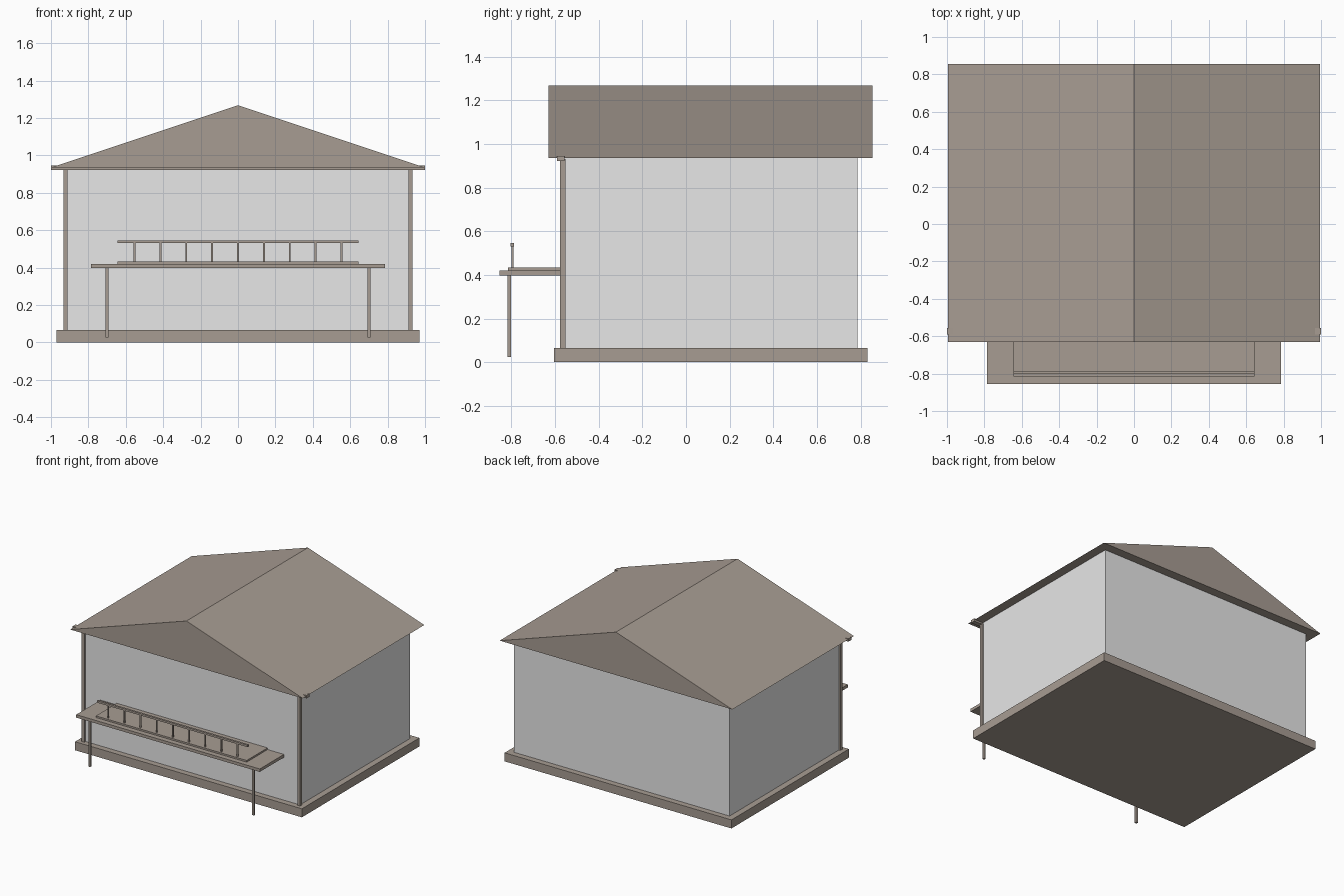
import bpy

if "Cube" in bpy.data.objects:
    bpy.data.objects.remove(bpy.data.objects["Cube"])


def material(name, rgb):
    m = bpy.data.materials.new(name)
    m.diffuse_color = (*rgb, 1.0)
    m.use_nodes = True
    m.node_tree.nodes["Principled BSDF"].inputs["Base Color"].default_value = m.diffuse_color
    return m


WOOD = material("taupe wood", (0.39, 0.335, 0.29))
WALL = material("light grey wall", (0.8, 0.8, 0.8))


def mesh_object(name, verts, faces, mat):
    me = bpy.data.meshes.new(name)
    me.from_pydata(verts, [], faces)
    me.materials.append(mat)
    ob = bpy.data.objects.new(name, me)
    bpy.context.collection.objects.link(ob)
    return ob


def box(name, x, y, z, mat=WOOD):
    """Flat-sided box from (min, max) ranges."""
    verts = [(a, b, c) for a in x for b in y for c in z]
    faces = [(0, 1, 3, 2), (4, 6, 7, 5), (0, 4, 5, 1),
             (2, 3, 7, 6), (0, 2, 6, 4), (1, 5, 7, 3)]
    return mesh_object(name, verts, faces, mat)


def around(c, half):
    return (c - half, c + half)


# Foundation and main room
box("foundation", (-0.97, 0.97), (-0.605, 0.83), (0, 0.066))
box("walls", (-0.922, 0.922), (-0.56, 0.785), (0.066, 0.937), WALL)

# Gabled roof: a triangular profile run from front to back
profile = [(-0.995, 0.936), (0.995, 0.936), (0, 1.268)]
verts = [(x, y, z) for y in (-0.63, 0.855) for x, z in profile]
mesh_object("roof", verts, [(0, 1, 2), (5, 4, 3), (0, 3, 4, 1),
                            (1, 4, 5, 2), (2, 5, 3, 0)], WOOD)

# Beam under the front eave, carried by two corner posts
box("front_beam", (-1, 1), (-0.591, -0.556), (0.922, 0.945))
for side, s in (("left", -1), ("right", 1)):
    box(side + "_corner_post", around(s * 0.9225, 0.0115), (-0.576, -0.551), (0.066, 0.93))
    box(side + "_porch_leg", around(s * 0.70, 0.008), (-0.817, -0.801), (0.025, 0.4))

# Porch deck with a thinner raised floor
box("porch_deck", (-0.785, 0.785), (-0.855, -0.56), (0.397, 0.42))
box("porch_floor", (-0.645, 0.645), (-0.815, -0.56), (0.42, 0.433))

# Railing: top rail on nine thin balusters
box("railing_top", (-0.645, 0.645), (-0.803, -0.787), (0.531, 0.546))
for i in range(9):
    box(f"baluster_{i + 1}", around((i - 4) * 0.1383, 0.005), around(-0.795, 0.004), (0.43, 0.535))
